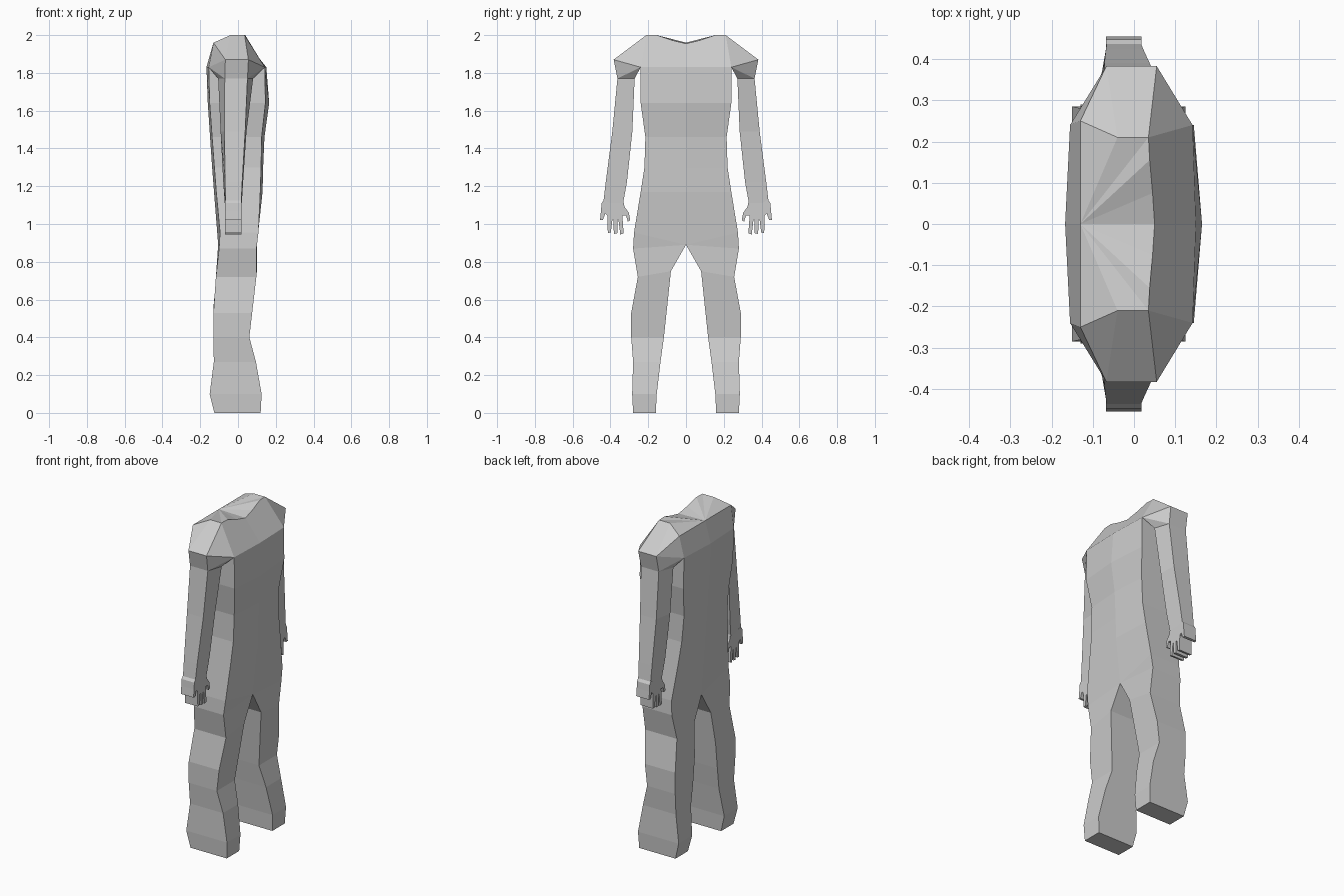
import bpy, bmesh

if "Cube" in bpy.data.objects:
    bpy.data.objects.remove(bpy.data.objects["Cube"])

grey = bpy.data.materials.new("light_grey")
grey.diffuse_color = (0.6, 0.6, 0.6, 1)
grey.use_nodes = True
grey.node_tree.nodes["Principled BSDF"].inputs["Base Color"].default_value = grey.diffuse_color


def finish(bm, name):
    """Turn a half-body bmesh into a flat-shaded object mirrored across y = 0."""
    bmesh.ops.remove_doubles(bm, verts=bm.verts, dist=0.0005)
    bmesh.ops.recalc_face_normals(bm, faces=bm.faces)
    me = bpy.data.meshes.new(name)
    bm.to_mesh(me)
    bm.free()
    me.materials.append(grey)
    ob = bpy.data.objects.new(name, me)
    bpy.context.collection.objects.link(ob)
    mod = ob.modifiers.new("mirror", 'MIRROR')
    mod.use_axis = (False, True, False)
    mod.merge_threshold = 0.0005
    return ob


def loft(bm, rings, cap_end=False):
    """Bridge four-point rings, leaving out walls on the centre plane."""
    loops = [[bm.verts.new(p) for p in r] for r in rings]
    for a, b in zip(loops, loops[1:]):
        for i in range(4):
            j = (i + 1) % 4
            quad = (a[i], a[j], b[j], b[i])
            if any(abs(v.co.y) > 1e-4 for v in quad):
                bm.faces.new(quad)
    if cap_end:
        bm.faces.new(loops[-1])


# Torso and legs: outer y, outer z, back x, front x | inner y, inner z, back x, front x
body = [
    (.24, 1.83, -.155, .142, 0, 1.83, -.167, .15),
    (.24, 1.64, -.150, .145, 0, 1.64, -.160, .165),
    (.215, 1.46, -.137, .125, 0, 1.46, -.148, .14),
    (.22, 1.30, -.125, .122, 0, 1.30, -.137, .133),
    (.24, 1.17, -.115, .118, 0, 1.17, -.127, .13),
    (.275, .955, -.095, .108, 0, .89, -.105, .10),
    (.28, .87, -.100, .098, 0, .89, -.105, .10),
    (.255, .72, -.117, .097, .08, .75, -.112, .10),
    (.29, .53, -.130, .075, .10, .56, -.130, .078),
    (.29, .40, -.130, .060, .117, .40, -.130, .060),
    (.28, .27, -.128, .095, .135, .27, -.128, .095),
    (.285, .10, -.150, .125, .155, .10, -.150, .125),
    (.28, 0, -.125, .120, .16, 0, -.125, .120),
]
bm = bmesh.new()
loft(bm, [((xb, y, z), (xf, y, z), (cf, iy, iz), (cb, iy, iz))
          for y, z, xb, xf, iy, iz, cb, cf in body], cap_end=True)
finish(bm, "torso_and_legs")

# Upper chest with the dipped neckline
bm = bmesh.new()
V = bm.verts.new
back_low, back_low_side = V((-.167, 0, 1.83)), V((-.155, .24, 1.83))
front_low, front_low_side = V((.15, 0, 1.83)), V((.142, .24, 1.83))
back_top, back_corner = V((-.13, 0, 1.96)), V((-.13, .25, 1.96))
ridge_back = V((-.04, .21, 2.0))
neck = [V(p) for p in ((.05, 0, 1.955), (.045, .075, 1.973), (.038, .155, 2.0), (.035, .21, 2.0))]
bm.faces.new((back_low, back_low_side, back_corner, back_top))
bm.faces.new([front_low, front_low_side] + neck[::-1])
rim = neck + [ridge_back, back_corner]
for a, b in zip(rim, rim[1:]):
    bm.faces.new((back_top, a, b))
finish(bm, "upper_chest")

# Shoulders: faceted wedges between chest and upper arm
arm_top = [(-.07, .363, 1.77), (.05, .363, 1.77), (.08, .272, 1.77), (-.105, .272, 1.77)]
bm = bmesh.new()
for p in [(-.13, .25, 1.96), (-.04, .21, 2.0), (.035, .21, 2.0), (.142, .24, 1.83),
          (-.155, .24, 1.83), (-.067, .383, 1.87), (.055, .383, 1.87)] + arm_top:
    bm.verts.new(p)
bmesh.ops.convex_hull(bm, input=bm.verts)
hidden = [f for f in bm.faces if all(v.co.y < .255 for v in f.verts)
          or all(v.co.z < 1.775 for v in f.verts)]
bmesh.ops.delete(bm, geom=hidden, context='FACES_ONLY')
finish(bm, "shoulder")

# Arms, with the outer face narrower than the inner one
arm = [arm_top]
for z, yo, yi, ob, of, ib, inf in [(1.49, .39, .284, -.072, .038, -.092, .045),
                                   (1.22, .425, .313, -.068, .022, -.078, .027),
                                   (1.11, .438, .333, -.066, .017, -.07, .02)]:
    arm.append([(ob, yo, z), (of, yo, z), (inf, yi, z), (ib, yi, z)])
bm = bmesh.new()
loft(bm, arm)
finish(bm, "arm")

# Hands: flat outline with thumb and fingers, given thickness along x
outline = [(.333, 1.125), (.325, 1.09), (.303, 1.06), (.295, 1.02), (.308, 1.013),
           (.318, 1.045), (.337, 1.045), (.33, .95), (.348, .945), (.357, 1.02),
           (.363, 1.02), (.364, .95), (.382, .948), (.384, 1.02), (.39, 1.02),
           (.398, .955), (.414, .952), (.416, 1.045), (.428, 1.055), (.44, 1.02),
           (.455, 1.022), (.45, 1.07), (.447, 1.11), (.436, 1.125)]
bm = bmesh.new()
face = bm.faces.new([bm.verts.new((-.068, y, z)) for y, z in outline])
ext = bmesh.ops.extrude_face_region(bm, geom=[face], use_keep_orig=True)
for v in ext["geom"]:
    if isinstance(v, bmesh.types.BMVert):
        v.co.x = .018
finish(bm, "hand")
